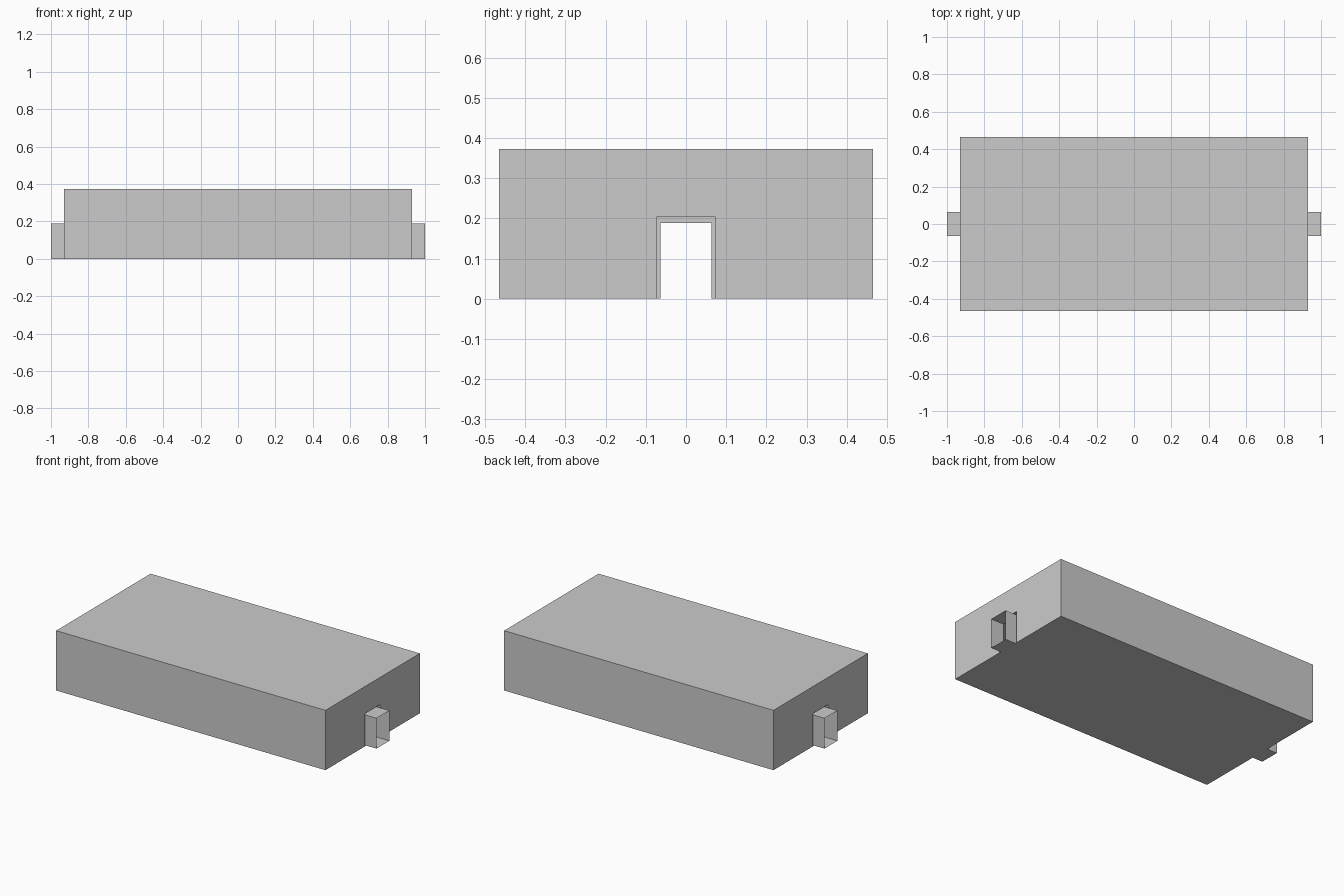
import bpy

if "Cube" in bpy.data.objects:
    bpy.data.objects.remove(bpy.data.objects["Cube"])

L, W, H = 0.929, 0.465, 0.373      # body half length, half width, height
INNER, TIP = 0.909, 1.0            # recess depth position, tube end
DOOR = (0.074, 0.204)              # recess half width, height
TUBE = (0.0635, 0.189)             # tube half width, height


def mirrored(name, verts, faces):
    """Make a mesh for the +x half and mirror it to -x."""
    mesh = bpy.data.meshes.new(name)
    mesh.from_pydata(verts, [], faces)
    obj = bpy.data.objects.new(name, mesh)
    bpy.context.collection.objects.link(obj)
    mod = obj.modifiers.new("mirror", 'MIRROR')
    mod.use_axis[0] = True
    mod.use_clip = True
    return obj


def arch(x, size):
    """Square arch standing on the ground at a given x."""
    w, h = size
    return [(x, -w, 0), (x, -w, h), (x, w, h), (x, w, 0)]


# Body: hollow box with a doorway cut in each end wall
end = [(L, -W, 0)] + arch(L, DOOR) + [(L, W, 0), (L, W, H), (L, -W, H)]
mid = [(0, -W, 0), (0, W, 0), (0, W, H), (0, -W, H)]
mirrored("body", end + mid, [
    tuple(range(8)),               # end wall
    (8, 9, 5, 4, 1, 0),            # underside
    (9, 10, 6, 5),                 # back
    (10, 11, 7, 6),                # top
    (11, 8, 0, 7),                 # front
])

# End tubes: recess, flange and open rectangular tube swept as arches
stations = [(L, DOOR), (INNER, DOOR), (INNER, TUBE), (L, TUBE), (TIP, TUBE)]
verts = [p for x, size in stations for p in arch(x, size)]
faces = []
for s in range(len(stations) - 1):
    for i in range(3):
        a, b = 4 * s + i, 4 * (s + 1) + i
        faces.append((a, b, b + 1, a + 1))
faces.append((12, 15, 19, 16))     # tube floor
mirrored("end_tubes", verts, faces)
